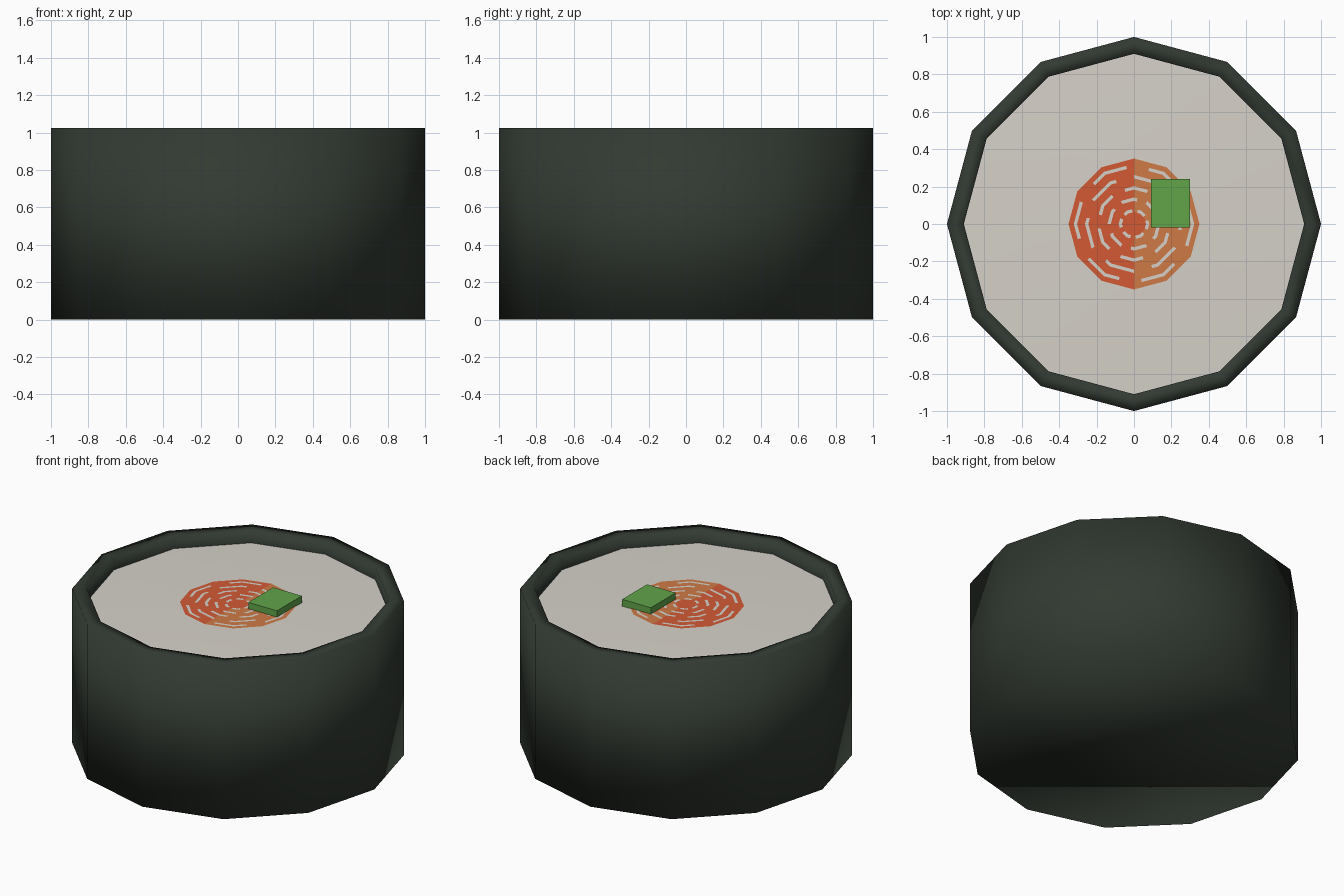
import bpy, bmesh, math

if "Cube" in bpy.data.objects:
    bpy.data.objects.remove(bpy.data.objects["Cube"])

SIDES = 12
RICE_EDGE, RICE_MID = 0.945, 0.96


def material(name, r, g, b):
    lin = [((c / 255 + 0.055) / 1.055) ** 2.4 for c in (r, g, b)]
    m = bpy.data.materials.new(name)
    m.diffuse_color = (*lin, 1)
    m.use_nodes = True
    m.node_tree.nodes["Principled BSDF"].inputs["Base Color"].default_value = m.diffuse_color
    return m


seaweed = material("seaweed green", 50, 58, 50)
rice = material("rice white", 214, 209, 201)
salmon = material("salmon red", 210, 90, 52)
carrot = material("light orange", 208, 122, 70)
cucumber = material("cucumber green", 97, 165, 74)


def make(name, bm, mats, smooth=False):
    bmesh.ops.recalc_face_normals(bm, faces=bm.faces)
    me = bpy.data.meshes.new(name)
    bm.to_mesh(me)
    bm.free()
    for m in mats:
        me.materials.append(m)
    for p in me.polygons:
        p.use_smooth = smooth
    ob = bpy.data.objects.new(name, me)
    bpy.context.collection.objects.link(ob)
    return ob


def ring(bm, r, z, n=SIDES):
    # ring on the 12-sided outline; n may be a multiple of 12
    k = n // SIDES
    out = []
    for i in range(n):
        a, t = divmod(i, k)
        p, q = (2 * math.pi * (a + j) / SIDES for j in (0, 1))
        t /= k
        out.append(bm.verts.new((r * (math.cos(p) * (1 - t) + math.cos(q) * t),
                                 r * (math.sin(p) * (1 - t) + math.sin(q) * t), z)))
    return out


def bridge(bm, a, b):
    n = len(a)
    return [bm.faces.new((a[i], a[(i + 1) % n], b[(i + 1) % n], b[i])) for i in range(n)]


# Seaweed wrap: closed bottom, wall, flat rim and inner lip, all smooth
bm = bmesh.new()
rings = [ring(bm, r, z) for r, z in
         ((1, 0), (1, 1.025), (0.91, 1.025), (0.91, RICE_EDGE - 0.01))]
bm.faces.new(rings[0])
for a, b in zip(rings, rings[1:]):
    bridge(bm, a, b)
make("seaweed_wrap", bm, [seaweed], True)

# Rice filling, very slightly raised in the middle
bm = bmesh.new()
outer, inner = ring(bm, 0.912, RICE_EDGE), ring(bm, 0.35, RICE_MID)
bridge(bm, outer, inner)
bm.faces.new(inner)
make("rice_filling", bm, [rice], True)

# Fish filling: two-tone disc with broken rings of rice showing through
bm = bmesh.new()
N = 48
radii = [0.35]
for k in range(5, 0, -1):
    radii += [0.06 * k + 0.022, 0.06 * k + 0.004]
prev = ring(bm, radii[0], RICE_MID + 0.003, N)
for j, r in enumerate(radii[1:]):
    cur = ring(bm, r, RICE_MID + 0.003, N)
    for i, f in enumerate(bridge(bm, prev, cur)):
        f.material_index = 1 if f.calc_center_median().x > 0 else 0
        if j % 2 and (i + 3 * j) % 8 < 5:
            f.material_index = 2
    prev = cur
bm.faces.new(prev)
make("fish_filling", bm, [salmon, carrot, rice])

# Cucumber slice
bm = bmesh.new()
bmesh.ops.create_cube(bm, size=1)
for v in bm.verts:
    v.co = (0.195 + v.co.x * 0.21, 0.11 + v.co.y * 0.26, 0.98 + v.co.z * 0.05)
make("cucumber_slice", bm, [cucumber])
